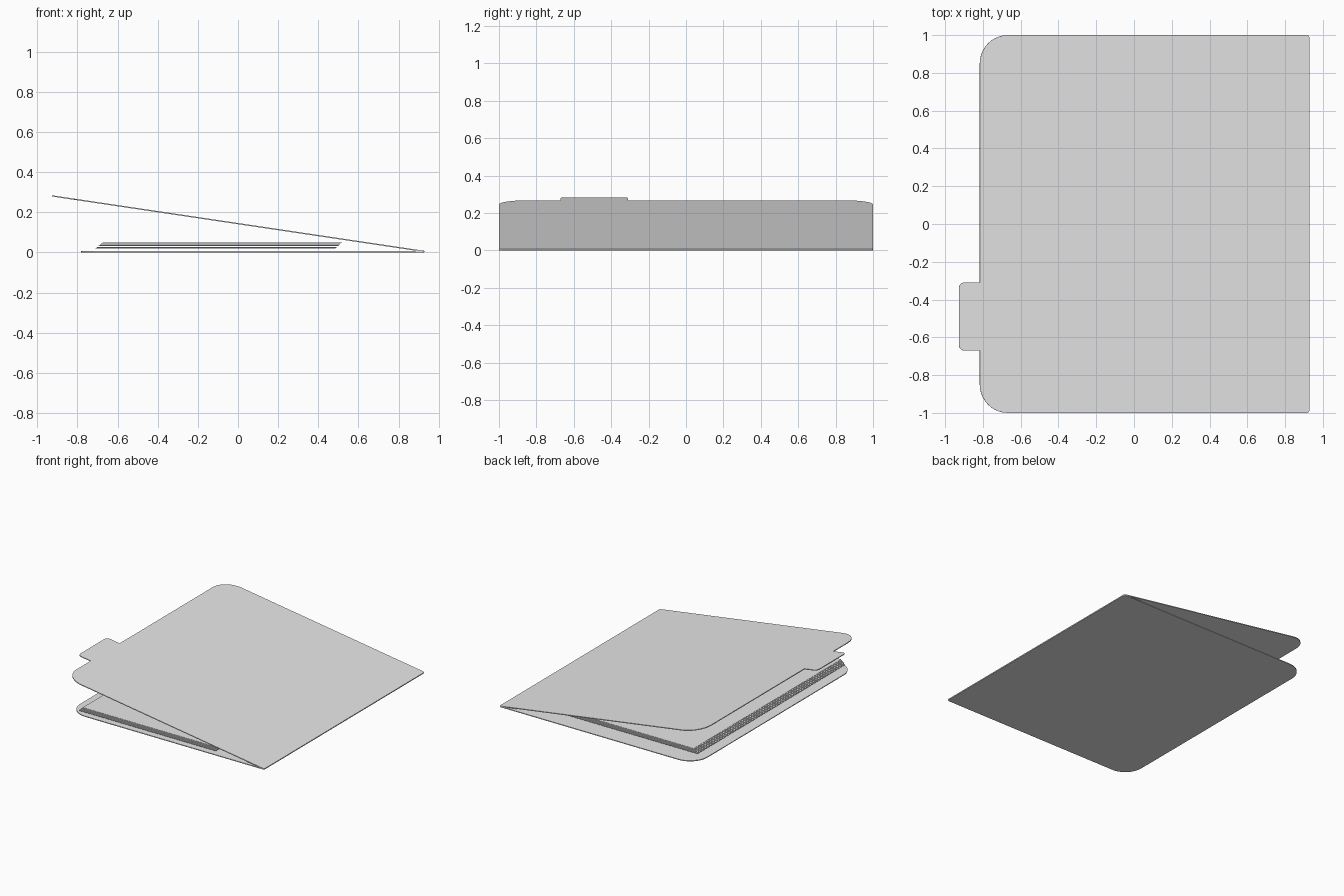
import bpy
import bmesh
import math
from mathutils import Vector

cube = bpy.data.objects.get("Cube")
if cube:
    bpy.data.objects.remove(cube, do_unlink=True)

grey = bpy.data.materials.new("light_grey")
grey.use_nodes = True
colour = (0.8, 0.8, 0.8, 1)
grey.diffuse_color = colour
grey.node_tree.nodes["Principled BSDF"].inputs["Base Color"].default_value = colour

HINGE_X = 0.928
CARD = 0.006


def fillet(corners, steps=10):
    """Round the square corners (x, y, radius) of a closed outline."""
    points = []
    for i, (x, y, r) in enumerate(corners):
        p = Vector((x, y))
        if r == 0:
            points.append(p)
            continue
        to_prev = (Vector(corners[i - 1][:2]) - p).normalized()
        to_next = (Vector(corners[(i + 1) % len(corners)][:2]) - p).normalized()
        centre = p + r * (to_prev + to_next)
        for s in range(steps + 1):
            a = math.pi / 2 * s / steps
            points.append(centre - r * (to_next * math.cos(a) + to_prev * math.sin(a)))
    return points


def plate(name, corners, thickness):
    """Flat sheet with the given outline, its underside at local z = 0."""
    bm = bmesh.new()
    face = bm.faces.new([bm.verts.new((p.x, p.y, 0)) for p in fillet(corners)])
    top = bmesh.ops.extrude_face_region(bm, geom=[face])["geom"]
    verts = [g for g in top if isinstance(g, bmesh.types.BMVert)]
    bmesh.ops.translate(bm, verts=verts, vec=(0, 0, thickness))
    bmesh.ops.recalc_face_normals(bm, faces=bm.faces)
    mesh = bpy.data.meshes.new(name)
    bm.to_mesh(mesh)
    bm.free()
    mesh.materials.append(grey)
    obj = bpy.data.objects.new(name, mesh)
    bpy.context.collection.objects.link(obj)
    return obj


# Back card lying flat, with its fold edge at local x = 0
SMALL, LARGE = 0.015, 0.15
back = plate("back_card", [(0, -1, SMALL), (0, 1, SMALL),
                           (-1.71, 1, LARGE), (-1.71, -1, LARGE)], CARD)
back.location.x = HINGE_X

# Front cover with index tab, opened about the fold
EDGE, TAB = -1.764, -1.876
cover = plate("front_cover", [(0, -1, SMALL), (0, 1, SMALL),
                              (EDGE, 1, LARGE), (EDGE, -0.31, 0),
                              (TAB, -0.31, 0.03), (TAB, -0.67, 0.03),
                              (EDGE, -0.67, 0), (EDGE, -1, LARGE)], CARD)
cover.location = (HINGE_X, 0, 0.002)
cover.rotation_euler.y = math.atan(0.149)

# Slanted stack of loose sheets
SHEETS = 10
paper = plate("paper_stack", [(-0.71, -0.97, 0), (0.485, -0.97, 0),
                              (0.485, 0.87, 0), (-0.71, 0.87, 0)], 0.002)
paper.location.z = 0.018
stack = paper.modifiers.new("stack", "ARRAY")
stack.count = SHEETS
stack.use_relative_offset = False
stack.use_constant_offset = True
stack.constant_offset_displace = (0.0038, 0, 0.0035)
